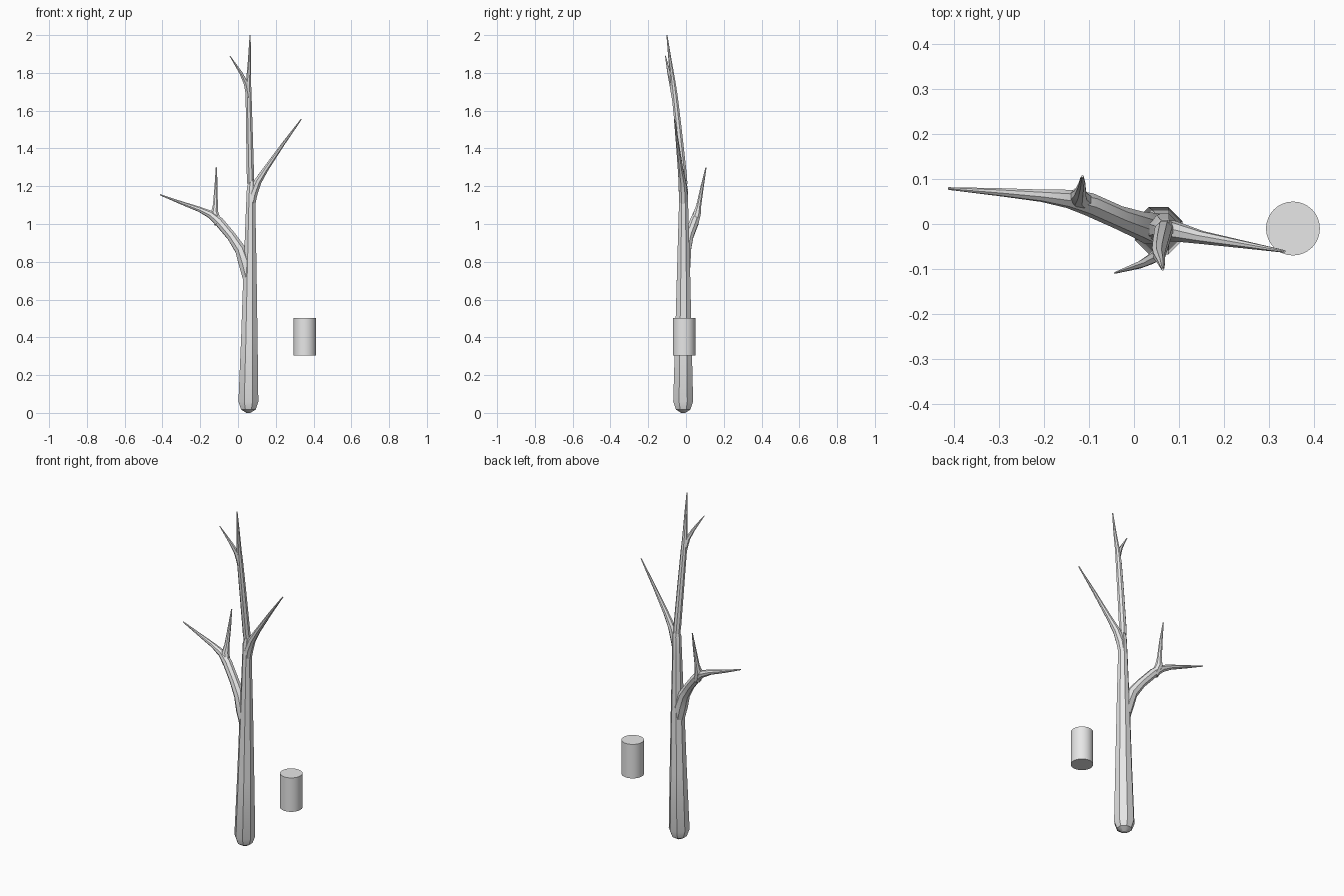
import bpy, bmesh, math
from mathutils import Vector

grey = bpy.data.materials.new("plain grey")
grey.diffuse_color = (0.8, 0.8, 0.8, 1)


def finish(name, bm, angle):
    bmesh.ops.recalc_face_normals(bm, faces=bm.faces[:])
    mesh = bpy.data.meshes.new(name)
    bm.to_mesh(mesh)
    bm.free()
    mesh.materials.append(grey)
    obj = bpy.data.objects.new(name, mesh)
    bpy.context.collection.objects.link(obj)
    bpy.ops.object.select_all(action='DESELECT')
    obj.select_set(True)
    bpy.context.view_layer.objects.active = obj
    bpy.ops.object.shade_smooth_by_angle(angle=math.radians(angle))


def limb(name, path, sides):
    """Faceted tapering tube through (x, y, z, radius) stations."""
    bm = bmesh.new()
    pts = [Vector(p[:3]) for p in path]
    across = Vector((1, 0, 0))
    rings = []
    for i, p in enumerate(pts):
        tangent = (pts[min(i + 1, len(pts) - 1)] - pts[max(i - 1, 0)]).normalized()
        across = (across - tangent * across.dot(tangent)).normalized()
        side = tangent.cross(across)
        ring = []
        for k in range(sides):
            a = 2 * math.pi * (k + 0.5) / sides
            ring.append(bm.verts.new(p + path[i][3] * (across * math.cos(a) + side * math.sin(a))))
        rings.append(ring)
    for lower, upper in zip(rings, rings[1:]):
        for k in range(sides):
            n = (k + 1) % sides
            bm.faces.new((lower[k], lower[n], upper[n], upper[k]))
    bm.faces.new(rings[0])
    bm.faces.new(rings[-1])
    finish(name, bm, 25)


# Trunk with a blunt rounded foot
limb("trunk", [
    (0.055, -0.015, 0.0, 0.012), (0.055, -0.015, 0.018, 0.042),
    (0.055, -0.015, 0.06, 0.057), (0.06, -0.014, 0.40, 0.047),
    (0.063, -0.013, 0.70, 0.039), (0.065, -0.013, 0.86, 0.034),
    (0.067, -0.013, 1.08, 0.027), (0.070, -0.014, 1.19, 0.025),
    (0.073, -0.015, 1.235, 0.014)], 8)

# Upper leader, leaning to the front
limb("upper_leader", [
    (0.067, -0.010, 1.21, 0.019), (0.066, -0.014, 1.25, 0.021),
    (0.060, -0.040, 1.50, 0.019), (0.056, -0.060, 1.68, 0.017),
    (0.056, -0.070, 1.76, 0.014), (0.061, -0.085, 1.87, 0.009),
    (0.064, -0.101, 2.0, 0.003)], 8)
limb("top_twig", [
    (0.056, -0.062, 1.67, 0.014), (0.042, -0.076, 1.745, 0.013),
    (0.015, -0.090, 1.80, 0.009), (-0.043, -0.109, 1.89, 0.002)], 6)

# Right branch
limb("right_branch", [
    (0.066, -0.013, 1.08, 0.022), (0.080, -0.015, 1.16, 0.025),
    (0.105, -0.020, 1.225, 0.021), (0.15, -0.030, 1.295, 0.015),
    (0.24, -0.045, 1.425, 0.009), (0.335, -0.061, 1.555, 0.003)], 8)

# Left branch with its upright twig
limb("left_branch", [
    (0.060, -0.013, 0.69, 0.030), (0.038, -0.010, 0.79, 0.037),
    (0.012, -0.002, 0.865, 0.031), (-0.035, 0.015, 0.935, 0.026),
    (-0.100, 0.044, 1.012, 0.026), (-0.145, 0.056, 1.050, 0.021),
    (-0.205, 0.063, 1.078, 0.014), (-0.30, 0.071, 1.112, 0.009),
    (-0.413, 0.079, 1.155, 0.003)], 8)
limb("left_twig", [
    (-0.105, 0.045, 1.00, 0.022), (-0.124, 0.060, 1.06, 0.021),
    (-0.120, 0.068, 1.10, 0.014), (-0.116, 0.086, 1.20, 0.009),
    (-0.115, 0.106, 1.30, 0.003)], 8)

# Separate floating cylinder beside the trunk
bm = bmesh.new()
bmesh.ops.create_cone(bm, cap_ends=True, segments=32, radius1=0.06, radius2=0.06, depth=0.2)
bmesh.ops.translate(bm, vec=(0.354, -0.01, 0.403), verts=bm.verts[:])
finish("side_cylinder", bm, 30)
